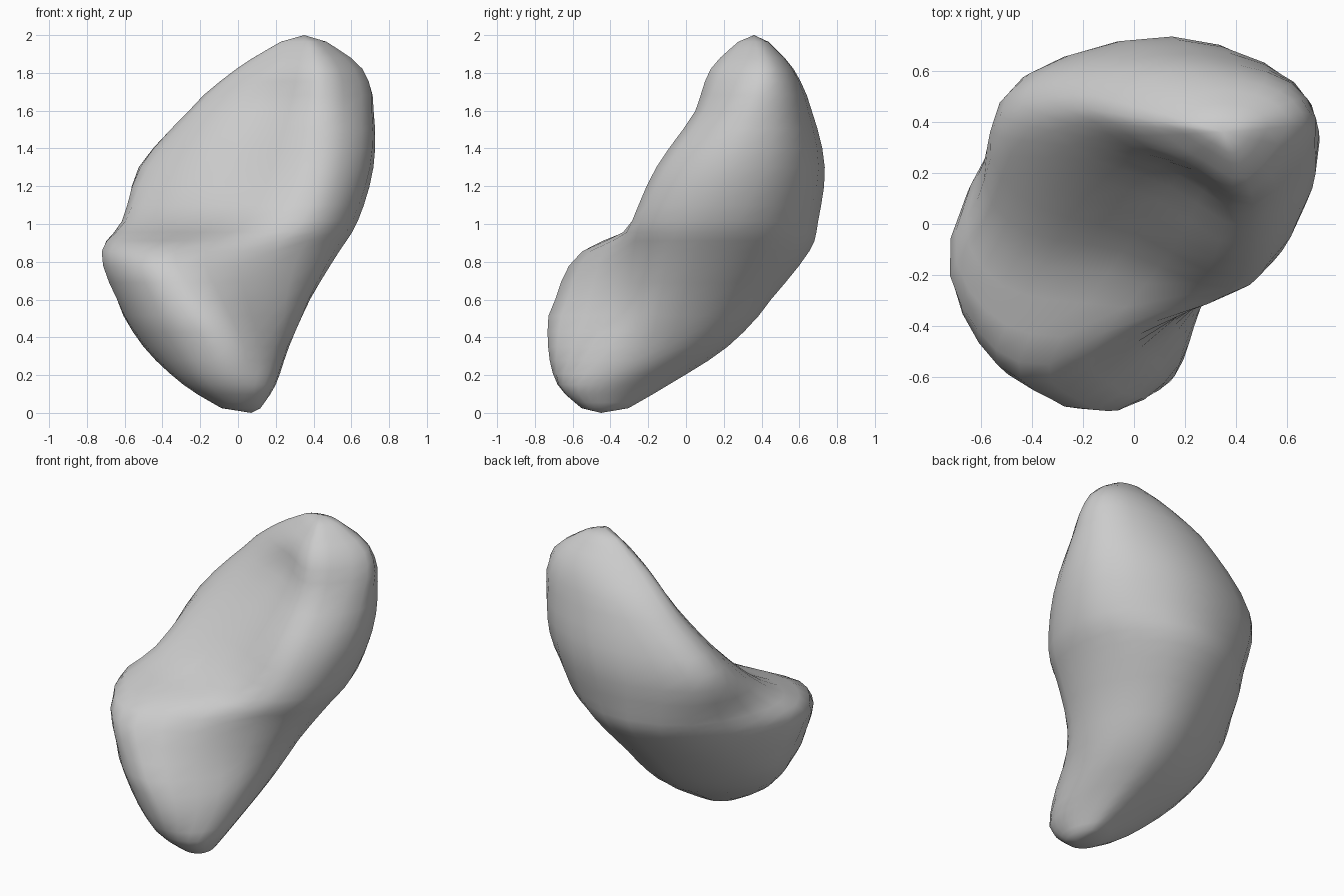
import bpy, bmesh
from mathutils import Vector

if "Cube" in bpy.data.objects:
    bpy.data.objects.remove(bpy.data.objects["Cube"])

# Horizontal cross-sections: height, then 8 points going right, back, left, front
SECTIONS = [
    (0.15, [(.20, -.45), (.16, -.26), (.02, -.09), (-.20, -.20), (-.29, -.40), (-.20, -.60), (-.03, -.68), (.14, -.62)]),
    (0.35, [(.27, -.20), (.20, .07), (-.02, .22), (-.33, .08), (-.50, -.22), (-.36, -.60), (-.06, -.73), (.19, -.50)]),
    (0.60, [(.38, -.14), (.31, .25), (.02, .46), (-.39, .30), (-.65, -.05), (-.54, -.52), (-.21, -.71), (.16, -.39)]),
    (0.86, [(.52, -.10), (.48, .39), (.10, .67), (-.40, .50), (-.74, -.07), (-.62, -.43), (-.36, -.57), (.19, -.35)]),
    (1.01, [(.61, -.04), (.59, .43), (.14, .71), (-.42, .55), (-.62, .08), (-.46, -.14), (-.10, -.18), (.35, -.30)]),
    (1.30, [(.71, .14), (.64, .54), (.15, .75), (-.44, .59), (-.53, .34), (-.31, .14), (.05, .03), (.44, -.18)]),
    (1.60, [(.72, .30), (.63, .56), (.25, .67), (-.11, .62), (-.27, .45), (-.09, .29), (.18, .20), (.46, .04)]),
    (1.82, [(.66, .38), (.57, .52), (.34, .57), (.12, .53), (-.01, .42), (.10, .31), (.25, .22), (.46, .13)]),
]
STEPS = 3


def spline(a, b, c, d, t):
    return 0.5 * (2 * b + (c - a) * t + (2 * a - 5 * b + 4 * c - d) * t * t
                  + (3 * b - a - 3 * c + d) * t ** 3)


def smooth_loop(pts):
    n = len(pts)
    return [spline(pts[i - 1], pts[i], pts[(i + 1) % n], pts[(i + 2) % n], s / STEPS)
            for i in range(n) for s in range(STEPS)]


def end_ring(ring, centre, scale):
    c = Vector(centre)
    return [Vector((c.x + (p.x - c.x) * scale, c.y + (p.y - c.y) * scale, c.z)) for p in ring]


# Rounded ends are shrunken copies of the outer sections
rings = [[Vector((x, y, z)) for x, y in pts] for z, pts in SECTIONS]
rings.insert(0, end_ring(rings[0], (.06, -.46, .025), .42))
rings.append(end_ring(rings[-1], (.36, .36, 1.965), .36))
rings = [smooth_loop(r) for r in rings]

# Smooth the stack of sections lengthwise
levels = []
last = len(rings) - 1
for i in range(last):
    group = [rings[max(i - 1, 0)], rings[i], rings[i + 1], rings[min(i + 2, last)]]
    for s in range(STEPS):
        levels.append([spline(*p, s / STEPS) for p in zip(*group)])
levels.append(rings[last])

# Skin the sections and close both ends
bm = bmesh.new()
grid = [[bm.verts.new(p) for p in level] for level in levels]
n = len(grid[0])
for lo, hi in zip(grid, grid[1:]):
    for j in range(n):
        k = (j + 1) % n
        bm.faces.new((lo[j], lo[k], hi[k], hi[j]))
for ring, tip in ((grid[0], (.07, -.45, 0)), (grid[-1], (.35, .36, 2))):
    v = bm.verts.new(tip)
    for j in range(n):
        bm.faces.new((ring[j], ring[(j + 1) % n], v))

# Soften the creases a little between sections
for _ in range(2):
    bmesh.ops.smooth_vert(bm, verts=[v for level in grid[9:22] for v in level], factor=0.4,
                          use_axis_x=True, use_axis_y=True, use_axis_z=True)
bmesh.ops.recalc_face_normals(bm, faces=bm.faces)
for f in bm.faces:
    f.smooth = True

mesh = bpy.data.meshes.new("rock")
bm.to_mesh(mesh)
bm.free()
rock = bpy.data.objects.new("rock", mesh)
bpy.context.collection.objects.link(rock)
